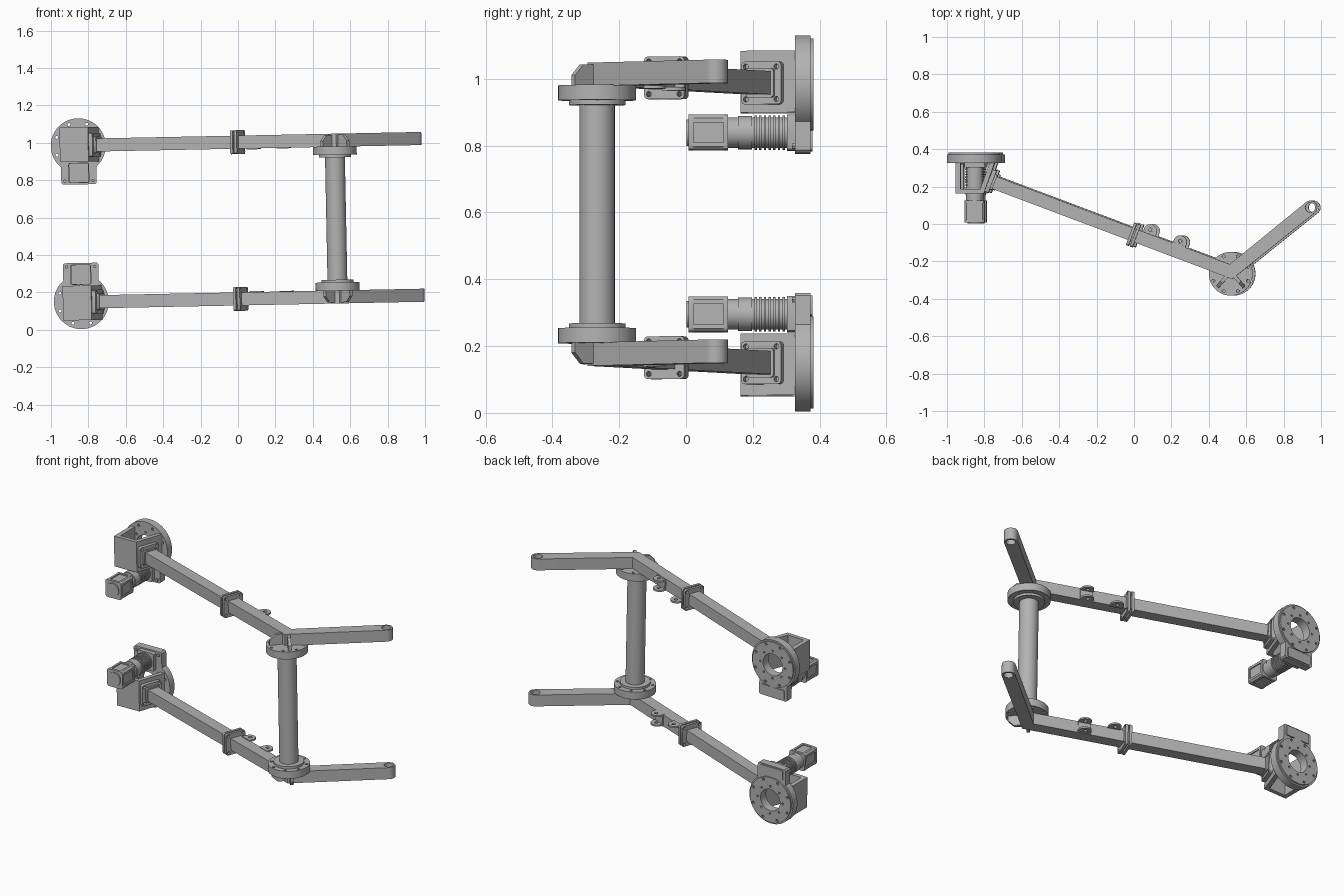
import bpy, bmesh, math
from mathutils import Matrix, Vector

if "Cube" in bpy.data.objects:
    bpy.data.objects.remove(bpy.data.objects["Cube"])

TILT, MID = -0.02, 0.584          # whole frame leans slightly about y
grey = bpy.data.materials.new("machine grey")
grey.diffuse_color = (0.45, 0.45, 0.45, 1)
grey.use_nodes = True
grey.node_tree.nodes["Principled BSDF"].inputs["Base Color"].default_value = grey.diffuse_color


def circle(x, y, r, n=32, a0=0.0, a1=360.0):
    full = abs(a1 - a0) >= 360
    m = n if full else n - 1
    return [(x + r * math.cos(math.radians(a0 + (a1 - a0) * i / m)),
             y + r * math.sin(math.radians(a0 + (a1 - a0) * i / m))) for i in range(n)]


def rounded(x, y, hw, hh, r=0.01, n=4):
    pts = []
    for sx, sy, a in ((1, 1, 0), (-1, 1, 90), (-1, -1, 180), (1, -1, 270)):
        pts += circle(x + sx * (hw - r), y + sy * (hh - r), r, n, a, a + 90)
    return pts


def bolt_ring(x, y, r, count, hole, start=0):
    return [circle(*c, hole, 10) for c in circle(x, y, r, count, start, start + 360)]


def frame(u, v, w, o=(0, 0, 0)):
    m = Matrix((u, v, w)).transposed().to_4x4()
    m.translation = Vector(o)
    return m


PLAN = Matrix()
FACE = frame((1, 0, 0), (0, 0, 1), (0, 1, 0))     # outline in xz, depth along y


def part(name, pieces, mirror=True):
    """Each piece: (outlines with holes, depth start, depth end, frame)."""
    bm = bmesh.new()
    for loops, h0, h1, mat in pieces:
        cu = bpy.data.curves.new("outline", 'CURVE')
        cu.dimensions, cu.fill_mode, cu.extrude = '2D', 'BOTH', (h1 - h0) / 2
        for pts in loops:
            sp = cu.splines.new('POLY')
            sp.points.add(len(pts) - 1)
            for q, (x, y) in zip(sp.points, pts):
                q.co = (x, y, 0, 1)
            sp.use_cyclic_u = True
        tmp = bpy.data.objects.new("outline", cu)
        bpy.context.collection.objects.link(tmp)
        dg = bpy.context.evaluated_depsgraph_get()
        me = bpy.data.meshes.new_from_object(tmp.evaluated_get(dg))
        me.transform(mat @ Matrix.Translation((0, 0, (h0 + h1) / 2)))
        one = bmesh.new()
        one.from_mesh(me)
        bmesh.ops.remove_doubles(one, verts=one.verts, dist=1e-5)
        bmesh.ops.recalc_face_normals(one, faces=one.faces)
        one.to_mesh(me)
        one.free()
        bm.from_mesh(me)
        bpy.data.meshes.remove(me)
        bpy.data.objects.remove(tmp)
        bpy.data.curves.remove(cu)
    mesh = bpy.data.meshes.new(name)
    bm.to_mesh(mesh)
    bm.free()
    mesh.materials.clear()
    mesh.materials.append(grey)
    ob = bpy.data.objects.new(name, mesh)
    bpy.context.collection.objects.link(ob)
    ob.location.z, ob.rotation_euler.y = MID, TILT
    bpy.ops.object.select_all(action='DESELECT')
    ob.select_set(True)
    bpy.context.view_layer.objects.active = ob
    bpy.ops.object.shade_smooth_by_angle(angle=math.radians(30))
    if mirror:
        md = ob.modifiers.new("lower copy", 'MIRROR')
        md.use_axis = (False, False, True)
        md.use_clip = False
    return ob


# Arm: long bar, mitred elbow, short bar with round bored tip
S, E, T = Vector((-0.757, 0.228)), Vector((0.527, -0.255)), Vector((0.952, 0.088))
d1, d2 = (E - S).normalized(), (T - E).normalized()
p1, p2 = Vector((-d1.y, d1.x)), Vector((-d2.y, d2.x))
HW, Z0, Z1 = 0.035, 0.384, 0.454
ZC = (Z0 + Z1) / 2
mitre = (p1 + p2).normalized()
mitre *= HW / mitre.dot(p1)
a2 = math.degrees(math.atan2(d2.y, d2.x))
outline = [S + p1 * HW, S - p1 * HW, E - mitre]
outline += [Vector(c) for c in circle(T.x, T.y, 0.037, 20, a2 - 90, a2 + 90)]
outline += [E + mitre]
part("arm", [([[tuple(v) for v in outline], circle(T.x, T.y, 0.026, 28)], Z0, Z1, PLAN)])


def along(t):
    """Frame across the long bar at distance t from its start."""
    c = S + d1 * t
    return frame((p1.x, p1.y, 0), (0, 0, 1), (d1.x, d1.y, 0), (c.x, c.y, ZC))


# Square bolted plates: box mount and mid-arm coupling
square = [rounded(0, 0, 0.064, 0.064, 0.012)]
square += [circle(sx * 0.049, sy * 0.049, 0.008, 12) for sx in (-1, 1) for sy in (-1, 1)]
part("mount_plate", [(square, -0.012, 0.010, along(0)),
                     ([rounded(0, 0, 0.044, 0.044)], 0.010, 0.022, along(0))])
part("coupling_plates", [(square, -0.019, -0.004, along(0.815)),
                         (square, 0.004, 0.019, along(0.815))])


# Eyelet tabs behind the long bar
def tab(t, z):
    c = S + d1 * t
    m = frame((d1.x, d1.y, 0), (p1.x, p1.y, 0), (0, 0, 1), (c.x, c.y, z))
    shape = [(0.036, 0.028)] + circle(0, 0.052, 0.036, 16, 0, 180) + [(-0.036, 0.028)]
    return ([shape, circle(0, 0.058, 0.010, 14)], -0.005, 0.005, m)


web = along(1.062)
part("eyelet_tabs", [tab(0.891, Z0), tab(1.062, Z0 + 0.002), tab(1.062, Z1 - 0.010),
                     ([rounded(0.038, 0, 0.004, 0.034, 0.001)], -0.036, 0.036, web)])

# Elbow column with bolted flanges
CX, CY = 0.525, -0.266
part("column", [([circle(CX, CY, 0.053, 32)], -0.345, 0.345, PLAN)], mirror=False)
part("column_flange", [
    ([circle(CX, CY, 0.117, 48)] + bolt_ring(CX, CY, 0.1, 8, 0.008, 22.5), 0.341, 0.386, PLAN),
    ([circle(CX, CY, 0.085, 40)], 0.327, 0.3415, PLAN)])

# Stiffening ribs between flange and elbow
rib = [(0, 0.386), (0.108, 0.386), (0.108, 0.415), (0.075, 0.448), (0, 0.448)]
ribs = []
for ang in (-132, -50):
    c, s = math.cos(math.radians(ang)), math.sin(math.radians(ang))
    ribs.append(([rib], -0.009, 0.009, frame((c, s, 0), (0, 0, 1), (s, -c, 0), (E.x, E.y, 0))))
part("elbow_ribs", ribs)

# Gear housing: open box with one slanted wall, closed by the round flange
part("gear_box", [([[(-0.945, 0.328), (-0.945, 0.163), (-0.793, 0.163), (-0.735, 0.328),
                     (-0.762, 0.328), (-0.812, 0.187), (-0.918, 0.187), (-0.918, 0.328)]],
                   0.331, 0.516, PLAN)])

# Round output flange with rectangular motor extension
FX, FZ, MZ = -0.846, 0.4165, 0.272
rim = circle(FX, FZ, 0.147, 48, -50, 230)
rim += [(FX - 0.0945, 0.218), (FX - 0.0865, 0.21), (FX + 0.0865, 0.21), (FX + 0.0945, 0.218)]
bore = [circle(FX, FZ, 0.066, 36)]
holes = bolt_ring(FX, FZ, 0.124, 8, 0.008, 22.5) + bolt_ring(FX, FZ, 0.084, 8, 0.006)
part("drive_flange", [
    ([rim] + bore + holes, 0.327, 0.372, FACE),
    ([circle(FX, FZ, 0.138, 48)] + bore + holes, 0.372, 0.381, FACE),
    ([rounded(FX, 0.247, 0.078, 0.030, 0.008)], 0.372, 0.378, FACE)])
part("motor_seat", [([rounded(FX, MZ, 0.056, 0.054)], 0.302, 0.3275, FACE)]
     + [([circle(FX + sx * 0.075, 0.23, 0.009, 6)], 0.318, 0.328, FACE) for sx in (-1, 1)])

# Motor: square end block with side channels, neck and finned barrel
h, g, k = 0.053, 0.030, 0.047
quarter = [(h, -g), (k, -g), (k, g), (h, g), (h, 0.043), (0.043, h), (g, h), (g, k)]
block = []
for q in range(4):
    c, s = (1, 0, -1, 0)[q], (0, 1, 0, -1)[q]
    block += [(FX + x * c - y * s, MZ + x * s + y * c) for x, y in quarter[:6]]
motor = [([rounded(FX, MZ, 0.053, 0.053, 0.012)], 0.008, 0.022, FACE),
         ([block], 0.022, 0.112, FACE),
         ([rounded(FX, MZ, 0.053, 0.053, 0.012)], 0.112, 0.126, FACE),
         ([circle(FX, MZ, 0.040, 28)], 0.002, 0.009, FACE),
         ([circle(FX, MZ, 0.046, 32)], 0.126, 0.303, FACE),
         ([circle(FX, MZ, 0.050, 32)], 0.155, 0.198, FACE)]
motor += [([circle(FX, MZ, 0.0515, 32)], 0.205 + i * 0.014, 0.212 + i * 0.014, FACE)
          for i in range(7)]
part("motor", motor)
